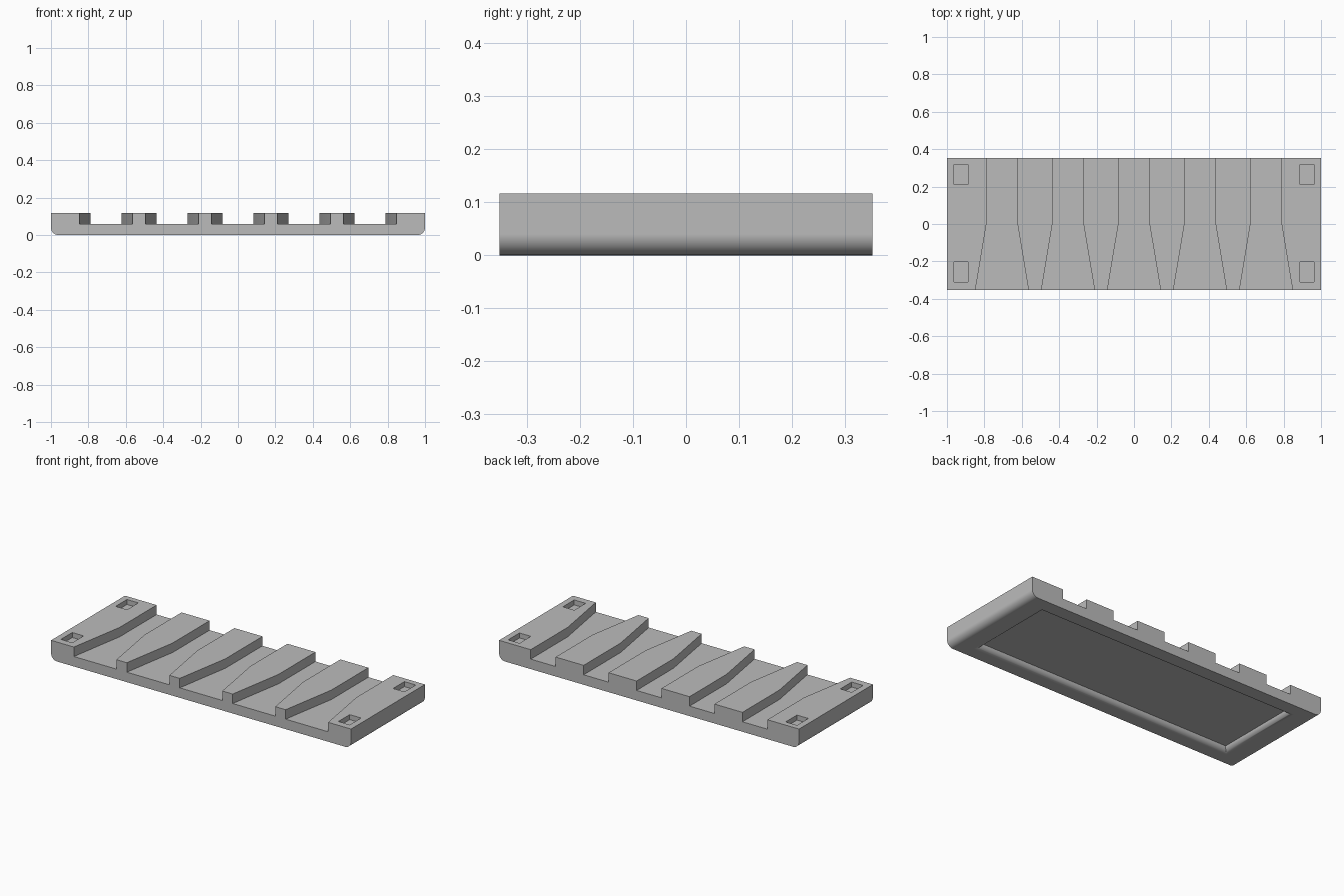
import bpy, bmesh
from math import sin, cos, radians, pi

HX, HY, TOP = 1.0, 0.352, 0.117      # slab half sizes and height
FLOOR = 0.06                         # channel floor height
EDGE = 0.04                          # rounding under the short ends

cube = bpy.data.objects.get("Cube")
if cube:
    bpy.data.objects.remove(cube, do_unlink=True)

grey = bpy.data.materials.new("light grey")
grey.use_nodes = True
grey.diffuse_color = (0.5, 0.5, 0.5, 1)
grey.node_tree.nodes["Principled BSDF"].inputs["Base Color"].default_value = (0.5, 0.5, 0.5, 1)


def loft(name, rings):
    """Closed solid through rings that have equal point counts."""
    bm = bmesh.new()
    loops = [[bm.verts.new(p) for p in ring] for ring in rings]
    n = len(loops[0])
    for a, b in zip(loops, loops[1:]):
        for i in range(n):
            j = (i + 1) % n
            bm.faces.new((a[i], a[j], b[j], b[i]))
    bm.faces.new(loops[0])
    bm.faces.new(loops[-1])
    bmesh.ops.recalc_face_normals(bm, faces=bm.faces[:])
    mesh = bpy.data.meshes.new(name)
    bm.to_mesh(mesh)
    bm.free()
    mesh.materials.append(grey)
    obj = bpy.data.objects.new(name, mesh)
    bpy.context.collection.objects.link(obj)
    return obj


def prism(name, outline, z0, z1):
    return loft(name, [[(x, y, z) for x, y in outline] for z in (z0, z1)])


def rect(cx, cy, hx, hy):
    return [(cx - hx, cy - hy), (cx + hx, cy - hy), (cx + hx, cy + hy), (cx - hx, cy + hy)]


def cut(target, cutter):
    bpy.context.view_layer.objects.active = target
    mod = target.modifiers.new("cut", "BOOLEAN")
    mod.operation = "DIFFERENCE"
    mod.solver = "EXACT"
    mod.object = cutter
    bpy.ops.object.modifier_apply(modifier=mod.name)
    bpy.data.objects.remove(cutter, do_unlink=True)


# Slab: end-rounded section extruded front to back
arc = [(HX - EDGE + EDGE * sin(a), EDGE - EDGE * cos(a))
       for a in (radians(9 * i) for i in range(11))]
half = arc + [(HX, TOP)]
section = half + [(-x, z) for x, z in reversed(half)]
slab = loft("grooved_slab", [[(x, y, z) for x, z in section] for y in (-HY, HY)])

# Five channels, straight at the back and flaring towards the front
over = 0.05
narrow, wide = 0.083, 0.142
flare = wide + (wide - narrow) * over / HY
side = [(flare, -HY - over), (narrow, 0), (narrow, HY + over)]
for i in range(-2, 3):
    cx = 0.353 * i
    outline = [(cx + x, y) for x, y in side] + [(cx - x, y) for x, y in reversed(side)]
    cut(slab, prism("channel_cutter", outline, FLOOR, TOP + over))

# Four corner pockets
for sx in (-1, 1):
    for cy in (-0.257, 0.264):
        cut(slab, prism("pocket_cutter", rect(sx * 0.925, cy, 0.038, 0.054), TOP - 0.03, TOP + over))

# Underside recess with a rounded lip
lip = 0.03
levels = [(lip, -over)]
for i in range(9):
    a = pi / 2 * i / 8
    levels.append((lip * (1 - sin(a)), lip * (1 - cos(a))))
rings = [[(x, y, z) for x, y in rect(0, 0, 0.845 + grow, 0.25 + grow)] for grow, z in levels]
cut(slab, loft("recess_cutter", rings))

# Smooth the roundings, keep flat faces flat
bpy.ops.object.select_all(action="DESELECT")
slab.select_set(True)
bpy.context.view_layer.objects.active = slab
bpy.ops.object.shade_smooth_by_angle(angle=radians(30))
weighted = slab.modifiers.new("flat_faces", "WEIGHTED_NORMAL")
weighted.keep_sharp = True
